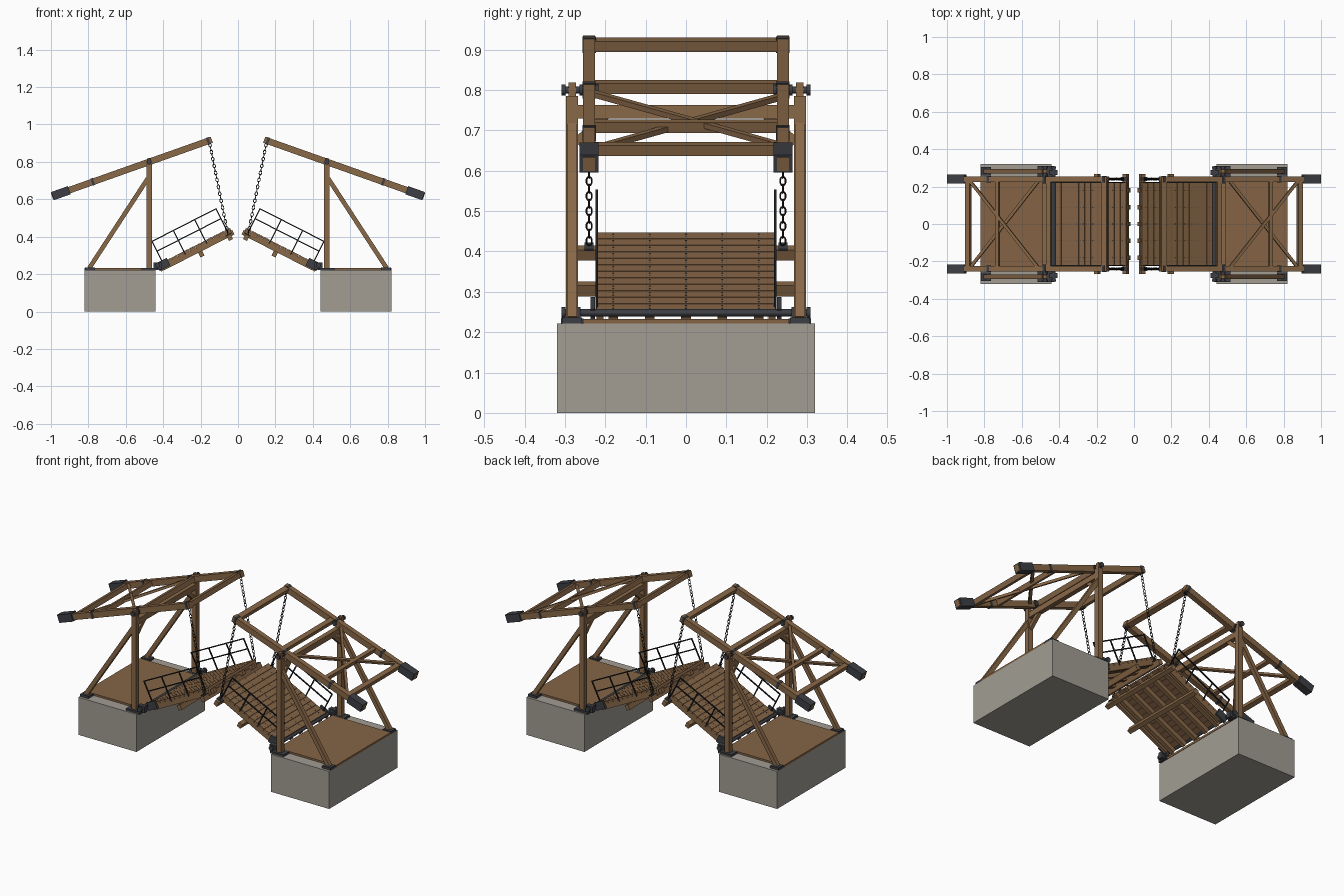
import bpy, bmesh, math
from mathutils import Vector, Matrix

if "Cube" in bpy.data.objects:
    bpy.data.objects.remove(bpy.data.objects["Cube"])


def material(name, rgb):
    m = bpy.data.materials.new(name)
    m.diffuse_color = (*rgb, 1)
    m.use_nodes = True
    m.node_tree.nodes["Principled BSDF"].inputs["Base Color"].default_value = m.diffuse_color
    return m


WOOD = material("oak_timber", (0.25, 0.138, 0.064))
PLANK = material("deck_planks", (0.232, 0.127, 0.06))
STONE = material("stone", (0.36, 0.34, 0.295))
IRON = material("forged_iron", (0.047, 0.049, 0.058))
BLACK = material("black_iron", (0.016, 0.017, 0.02))

parts = {}   # name -> (bmesh, material)
side = 1     # which half is being built: +1 or -1


def mesh_for(name, mat):
    key = ("right_" if side > 0 else "left_") + name
    return parts.setdefault(key, (bmesh.new(), mat))[0]


def frame(a, b, up):
    """Matrix centred between a and b, with z along the span and y towards up."""
    a, b, up = (Vector((side * v[0], v[1], v[2])) for v in (a, b, up))
    ez = (b - a).normalized()
    ex = up.cross(ez).normalized()
    m = Matrix((ex, ez.cross(ex), ez)).transposed().to_4x4()
    m.translation = (a + b) / 2
    return m, (b - a).length


def beam(name, mat, a, b, w, h, up=(0, 0, 1)):
    m, length = frame(a, b, up)
    bmesh.ops.create_cube(mesh_for(name, mat), size=1,
                          matrix=m @ Matrix.Diagonal((w, h, length, 1)))


def rod(name, mat, a, b, r, n=12, up=(0, 0.1, 1)):
    m, length = frame(a, b, up)
    bmesh.ops.create_cone(mesh_for(name, mat), cap_ends=True, segments=n,
                          radius1=r, radius2=r, depth=length, matrix=m)


def box(name, mat, x0, x1, y0, y1, z0, z1):
    y, z = (y0 + y1) / 2, (z0 + z1) / 2
    beam(name, mat, (x0, y, z), (x1, y, z), abs(y1 - y0), z1 - z0)


def link(name, mat, a, b, up, width=0.007, r=0.0022):
    """One oval chain link from a to b, lying flat in the plane holding up."""
    m, length = frame(a, b, up)
    bm, rings = mesh_for(name, mat), []
    for i in range(10):
        t = math.tau * i / 10
        out = Vector((0, math.sin(t), math.cos(t)))
        mid = Vector((0, width * out.y, length * 0.6 * out.z))
        rings.append([bm.verts.new(m @ (mid + r * (math.cos(k) * out + Vector((math.sin(k), 0, 0)))))
                      for k in (0.0, math.pi / 2, math.pi, 1.5 * math.pi)])
    for i in range(10):
        p, q = rings[i], rings[(i + 1) % 10]
        for k in range(4):
            bm.faces.new((p[k], p[(k + 1) % 4], q[(k + 1) % 4], q[k]))


# Local coordinates along the raised leaf and the tilted balance beam
LA, BA = math.radians(27), math.radians(19.5)
LN = (math.sin(LA), 0, math.cos(LA))
BN = (math.sin(BA), 0, math.cos(BA))


def leaf(t, y, h):
    return (0.43 - math.cos(LA) * t + LN[0] * h, y, 0.25 + math.sin(LA) * t + LN[2] * h)


def bal(u, y, h=0):
    return (0.475 + math.cos(BA) * u + BN[0] * h, y, 0.80 - math.sin(BA) * u + BN[2] * h)


def build_half():
    # Stone pier with a timber floor
    box("pier", STONE, 0.44, 0.82, -0.32, 0.32, 0, 0.222)
    box("pier_floor", PLANK, 0.438, 0.82, -0.255, 0.255, 0.221, 0.233)

    for s in (-1, 1):
        y, yb = s * 0.282, s * 0.24
        # Tower posts, raking braces, foot plates
        box("post", WOOD, 0.46, 0.49, y - 0.015, y + 0.015, 0.22, 0.785)
        box("bearing_block", WOOD, 0.464, 0.486, y - 0.009, y + 0.009, 0.78, 0.818)
        beam("raking_brace", WOOD, (0.795, y, 0.232), (0.482, y, 0.712), 0.024, 0.024)
        box("foot_plate", IRON, 0.425, 0.515, y - 0.028, y + 0.028, 0.221, 0.234)
        box("foot_plate", IRON, 0.765, 0.818, y - 0.024, y + 0.024, 0.221, 0.236)
        beam("knee_brace", WOOD, (0.475, s * 0.272, 0.67), (0.475, s * 0.19, 0.745),
             0.022, 0.02, (1, 0, 0))

        # Balance beam with straps and counterweight
        beam("balance_beam", WOOD, bal(-0.355, yb), bal(0.551, yb), 0.03, 0.035, BN)
        beam("counterweight", IRON, bal(0.453, yb), bal(0.548, yb), 0.047, 0.046, BN)
        for u in (-0.335, 0.0, 0.32):
            beam("beam_strap", IRON, bal(u - 0.007, yb), bal(u + 0.007, yb), 0.034, 0.039, BN)

        # Pivot pin with end caps
        rod("pivot_pin", IRON, (0.475, s * 0.22, 0.8), (0.475, s * 0.306, 0.8), 0.009)
        for y0, y1 in ((0.299, 0.309), (0.256, 0.264), (0.217, 0.224)):
            rod("pivot_cap", IRON, (0.475, s * y0, 0.8), (0.475, s * y1, 0.8), 0.014)

        # Diagonal bracing between the balance beams
        h = s * 0.005
        beam("cross_brace", WOOD, bal(0.04, -yb * 0.96, h), bal(0.425, yb * 0.96, h),
             0.016, 0.014, BN)

        # Leaf hinge: ends, straps, brackets
        rod("hinge_cap", IRON, (0.43, s * 0.298, 0.248), (0.43, s * 0.308, 0.248), 0.014)
        box("hinge_bearing", IRON, 0.408, 0.452, s * 0.262, s * 0.29, 0.226, 0.262)
        beam("hinge_strap", IRON, leaf(-0.005, s * 0.231, -0.012), leaf(0.06, s * 0.231, -0.012),
             0.012, 0.045, LN)

        # Edge timber of the leaf
        beam("leaf_edge", WOOD, leaf(0.02, s * 0.213, -0.028), leaf(0.43, s * 0.213, -0.028),
             0.018, 0.028, LN)

        # Railing: four uprights and two rails
        yr = s * 0.221
        for i in range(4):
            t = 0.03 + 0.128 * i
            beam("railing", BLACK, leaf(t, yr, -0.02), leaf(t, yr, 0.126), 0.006, 0.006, (1, 0, 0))
        for rail_h in (0.066, 0.125):
            beam("railing", BLACK, leaf(0.027, yr, rail_h), leaf(0.417, yr, rail_h), 0.006, 0.006, LN)

        # Lifting chain with its eye plates
        top, low = Vector(bal(-0.338, yb, -0.015)), Vector(leaf(0.41, yb, -0.022))
        n = 26
        for i in range(n):
            link("chain", BLACK, top.lerp(low, i / n), top.lerp(low, (i + 1) / n),
                 (0, 1, 0) if i % 2 else (1, 0, 0))
        beam("chain_eye", IRON, leaf(0.393, yb, -0.028), leaf(0.427, yb, -0.028), 0.022, 0.006, LN)

    # Portal beam between the posts
    box("portal_beam", WOOD, 0.461, 0.489, -0.27, 0.27, 0.73, 0.763)

    # Cross bars of the balance frame
    for u, w in ((-0.337, 0.03), (-0.022, 0.026), (0.27, 0.02), (0.437, 0.026)):
        beam("frame_bar", WOOD, bal(u, -0.23), bal(u, 0.23), w, 0.028, BN)

    # Leaf hinge shaft
    rod("hinge_shaft", IRON, (0.43, -0.3, 0.248), (0.43, 0.3, 0.248), 0.009)

    # Leaf planks with nail heads
    count, step = 12, 0.425 / 12
    for i in range(count):
        t = 0.01 + step * i
        beam("leaf_planks", PLANK, leaf(t + step / 2, -0.222, -0.008),
             leaf(t + step / 2, 0.222, -0.008), step - 0.002, 0.016, LN)
        for k in range(-2, 3):
            for f in (0.3, 0.7):
                c = t + step * f
                beam("nail_heads", IRON, leaf(c - 0.002, k * 0.09, 0),
                     leaf(c + 0.002, k * 0.09, 0), 0.004, 0.002, LN)

    # Leaf stringers and the two outreaching cross beams
    for k in range(-2, 3):
        beam("leaf_stringer", WOOD, leaf(0.0, k * 0.09, -0.028), leaf(0.44, k * 0.09, -0.028),
             0.024, 0.026, LN)
    for t, h in ((0.234, -0.055), (0.41, -0.045)):
        beam("leaf_cross_beam", WOOD, leaf(t, -0.267, h), leaf(t, 0.267, h), 0.024, 0.03, LN)


for side in (1, -1):
    build_half()

for name, (bm, mat) in parts.items():
    bmesh.ops.recalc_face_normals(bm, faces=bm.faces)
    mesh = bpy.data.meshes.new(name)
    bm.to_mesh(mesh)
    bm.free()
    mesh.materials.append(mat)
    bpy.context.collection.objects.link(bpy.data.objects.new(name, mesh))
